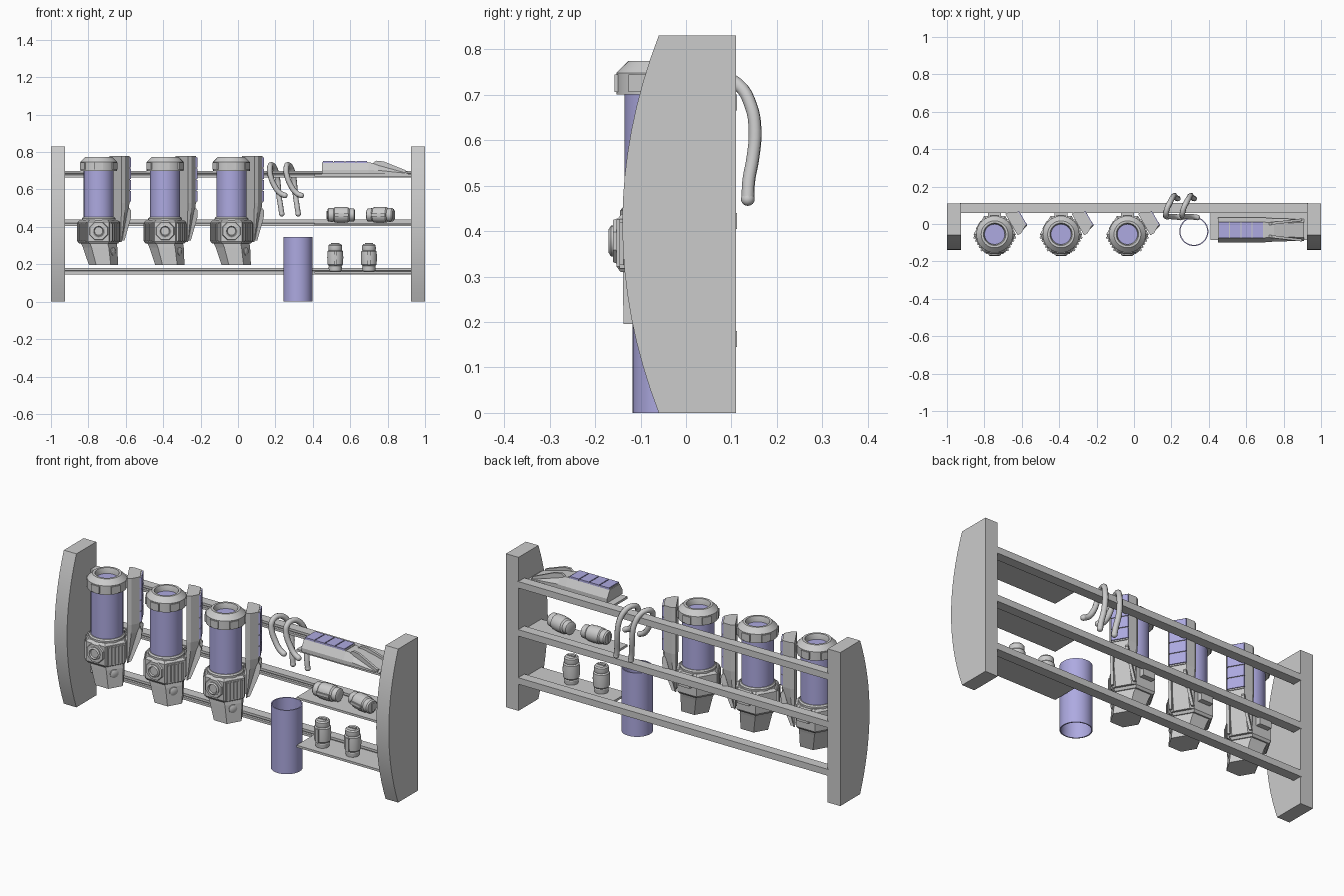
import bpy
from math import cos, sin, pi, radians
from mathutils import Matrix, Vector
import bmesh

if "Cube" in bpy.data.objects:
    bpy.data.objects.remove(bpy.data.objects["Cube"])

violet = bpy.data.materials.new("violet_glass")
violet.diffuse_color = (0.42, 0.40, 0.75, 1)
violet.use_nodes = True
violet.node_tree.nodes["Principled BSDF"].inputs["Base Color"].default_value = violet.diffuse_color
T = Matrix.Translation
I = Matrix.Identity(4)


def R(deg, axis):
    return Matrix.Rotation(radians(deg), 4, axis)


def loft(name, rings, M=I, mat=None, loop=False, smooth=False):
    """Skin a stack of equal point rings; cap the ends unless the stack loops."""
    bm = bmesh.new()
    vs = [[bm.verts.new(p) for p in ring] for ring in rings]
    n, m = len(rings[0]), len(rings)
    for i in range(m if loop else m - 1):
        a, b = vs[i], vs[(i + 1) % m]
        for j in range(n):
            k = (j + 1) % n
            bm.faces.new((a[j], a[k], b[k], b[j]))
    if not loop:
        bm.faces.new(vs[0])
        bm.faces.new(vs[-1])
    bmesh.ops.recalc_face_normals(bm, faces=bm.faces)
    me = bpy.data.meshes.new(name)
    bm.to_mesh(me)
    bm.free()
    if smooth:
        me.polygons.foreach_set("use_smooth", [True] * len(me.polygons))
        me.set_sharp_from_angle(angle=radians(30))
    if mat:
        me.materials.append(mat)
    ob = bpy.data.objects.new(name, me)
    ob.matrix_world = M
    bpy.context.collection.objects.link(ob)
    return ob


def box(name, x0, x1, y0, y1, z0, z1, M=I, mat=None):
    return loft(name, [[(x0, y0, z), (x1, y0, z), (x1, y1, z), (x0, y1, z)] for z in (z0, z1)], M, mat)


def lathe(name, prof, M=I, mat=None, n=32, loop=False, smooth=True):
    rings = [[(r * cos(2 * pi * i / n), r * sin(2 * pi * i / n), z) for i in range(n)] for r, z in prof]
    return loft(name, rings, M, mat, loop, smooth)


# Curved side panels
prof = [(0.11, 0), (0.11, 0.83)]
for i in range(17):
    t = 1 - i / 8
    prof.append((-0.06 - 0.08 * (1 - t * t), 0.415 + 0.415 * t))
for s in (-1, 1):
    loft("side_panel", [[(s * x, y, z) for y, z in prof] for x in (0.925, 1)], smooth=True)

# Grooved rails and the three shelves
for z in (0.145, 0.405, 0.665):
    sec = [(0.112, 0), (0.112, 0.035), (0.06, 0.035), (0.06, 0.022),
           (0.068, 0.020), (0.068, 0.015), (0.06, 0.013), (0.06, 0)]
    loft("rail", [[(x, y, z + dz) for y, dz in sec] for x in (-0.93, 0.93)])
    box("shelf", 0.41, 0.93, -0.085, 0.065, z + 0.005, z + 0.017)


def power_unit(M):
    """Wedge-shaped housing: thick end at local x=0, base on local z=0."""
    st = [(0.0, .066, .042, .062), (0.25, .066, .042, .062),
          (0.30, .062, .036, .058), (0.46, .058, .040, .012)]
    loft("unit_housing", [[(x, -b, 0), (x, b, 0), (x, b, h * .35), (x, t, h), (x, -t, h), (x, -b, h * .35)]
                          for x, b, t, h in st], M)
    for i in range(4):
        x = 0.006 + i * 0.06
        box("unit_cell", x, x + 0.055, -.043, .043, .045, .071, M, violet)
    box("unit_cell_bed", 0.004, 0.248, -.040, .040, .045, .066, M)
    for s in (-1, 1):
        bar = [(0.27, .056), (0.29, .072), (0.33, .068), (0.45, .020), (0.45, .006)]
        loft("unit_fin", [[(x, s * (y + (x - .27) * .12), z) for x, z in bar] for y in (.026, .040)], M)


# Three hexagonal canisters, each with a power unit on its back right facet
for cx in (-0.745, -0.39, -0.035):
    C = T((cx, -0.055, 0))
    lathe("glass_tube", [(.08, .42), (.08, .71), (.068, .71), (.068, .42)], C, violet, loop=True)
    lathe("canister_cap", [(.098, .70), (.098, .748), (.080, .766), (.072, .774), (.060, .774),
                           (.054, .755), (.054, .70)], C, loop=True)
    lathe("cap_lens", [(.056, .73), (.056, .745)], C, violet)
    for a in range(30, 390, 60):
        box("cap_lug", .090, .102, -.024, .024, .706, .744, C @ R(a, 'Z'))
    lathe("base_collar", [(.09, .43), (.09, .445), (.084, .452)], C)
    lathe("hex_base", [(.103, .31), (.113, .322), (.113, .425), (.100, .437)], C, n=6, smooth=False)
    # Tapered foot leaning to the right
    foot = []
    for r, z, dx, dy in ((.096, .315, 0, 0), (.092, .29, .008, -.004), (.078, .195, .026, -.015)):
        foot.append([(dx + r * cos(pi * i / 3), dy + r * sin(pi * i / 3), z) for i in range(6)])
    loft("tapered_foot", foot, C)
    lathe("foot_button", [(.022, 0), (.022, .010), (.014, .014)],
          C @ T((.072, -.046, .268)) @ R(-30, 'Z') @ R(90, 'Y'), n=16)
    # Front dial on its plate
    F = C @ T((0, -.096, .378)) @ R(90, 'X')
    lathe("dial_plate", [(.054, 0), (.050, .010)], F @ R(22.5, 'Z'), n=8, smooth=False)
    lathe("front_dial", [(.034, 0), (.034, .014), (.026, .019), (.022, .012)], F, n=24)
    # Grilles on the neighbouring facets
    for a in (-150, -30):
        G = C @ R(a, 'Z')
        box("grille_plate", .094, .102, -.046, .046, .318, .426, G)
        for k in range(5):
            y = -.038 + k * .019
            box("grille_bar", .100, .108, y - .005, y + .005, .325, .419, G)
    # Back bracket clipping onto the rail
    box("rail_bracket", -.035, .035, .09, .125, .37, .435, C)
    # Power unit hung along the facet, thick end up
    n = Vector((cos(pi / 6), sin(pi / 6), 0))
    ex = Vector((0, 0, -1))
    ey = n.cross(ex)
    rot = Matrix((ex, ey, n)).transposed().to_4x4()
    box("unit_mount", .085, .108, -.035, .035, .33, .43, C @ R(30, 'Z'))
    power_unit(C @ T(n * .104 + Vector((0, 0, .778))) @ rot)

# Spare unit on the top shelf
power_unit(T((0.448, -0.032, 0.682)))


def small_can(M):
    lathe("small_can", [(.026, 0), (.034, .004), (.036, .026), (.034, .030), (.041, .038), (.043, .075),
                        (.041, .108), (.035, .114), (.037, .120), (.036, .140), (.030, .147), (.020, .148)],
          M, n=24)
    box("can_top_bar", -.022, .022, -.007, .007, .146, .153, M)
    box("can_lever", -.008, .008, -.049, -.035, .035, .11, M)


# Standing and lying small cans
for x in (0.52, 0.70):
    small_can(T((x, -.02, .161)))
small_can(T((0.625, -.02, .464)) @ R(-90, 'Y'))
small_can(T((0.69, -.005, .464)) @ R(-14, 'Z') @ R(90, 'Y'))

# Open glass cylinder
lathe("glass_cylinder", [(.078, 0), (.078, .345), (.072, .345), (.072, 0)], T((.32, -.04, 0)), violet, loop=True)

# Hooks hung over the top rail
path = [(.25, .035, .568), (.225, .038, .58), (.195, .040, .62), (.172, .040, .68), (.170, .050, .718),
        (.178, .085, .733), (.192, .115, .722), (.208, .143, .675), (.215, .152, .62),
        (.220, .147, .56), (.228, .138, .51), (.234, .136, .47)]
for dx in (0, .088):
    cu = bpy.data.curves.new("hook", 'CURVE')
    cu.dimensions = '3D'
    cu.bevel_depth = 0.0145
    cu.bevel_resolution = 2
    cu.resolution_u = 4
    cu.use_fill_caps = True
    sp = cu.splines.new('BEZIER')
    sp.bezier_points.add(len(path) - 1)
    for p, co in zip(sp.bezier_points, path):
        p.co = (co[0] + dx, co[1], co[2])
        p.handle_left_type = p.handle_right_type = 'AUTO'
    bpy.context.collection.objects.link(bpy.data.objects.new("hook", cu))
    # Rounded hook tips
    for q in (path[0], path[-1]):
        tip = [(.0145 * cos(a * pi / 12) + .0005, .0145 * sin(a * pi / 12)) for a in range(-6, 7)]
        lathe("hook_tip", tip, T((q[0] + dx, q[1], q[2])), n=12)
